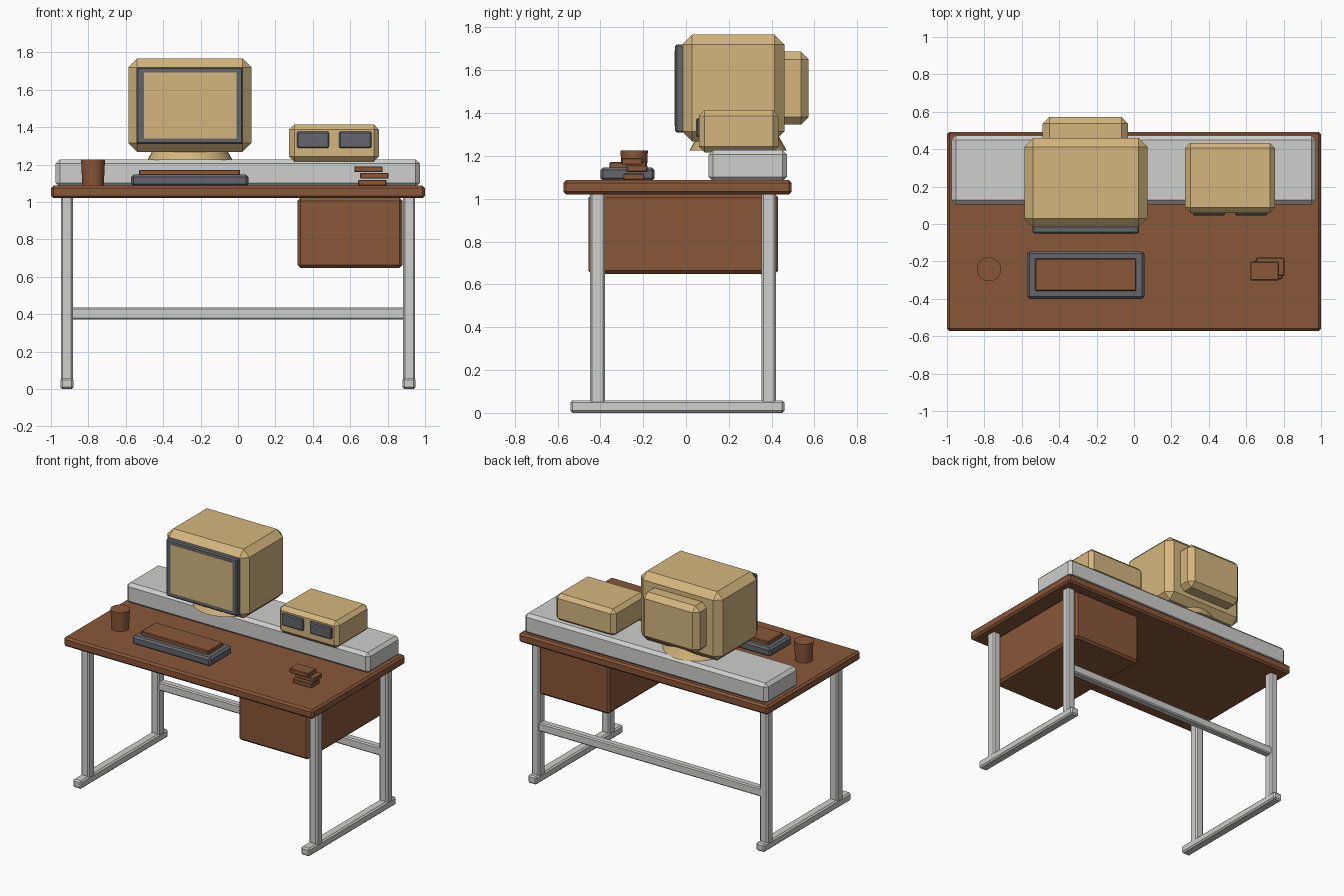
import bpy
import math

if "Cube" in bpy.data.objects:
    bpy.data.objects.remove(bpy.data.objects["Cube"])


def material(name, color):
    m = bpy.data.materials.new(name)
    m.diffuse_color = (*color, 1)
    m.use_nodes = True
    m.node_tree.nodes["Principled BSDF"].inputs["Base Color"].default_value = m.diffuse_color
    return m


BROWN = material("brown wood", (0.25, 0.095, 0.04))
TAN = material("tan plastic", (0.66, 0.47, 0.21))
GREY = material("light grey metal", (0.62, 0.62, 0.61))
DARK = material("dark grey plastic", (0.127, 0.134, 0.150))


def box(name, x, y, z, mat, bevel=0.01):
    """Chamfered box from (min, max) ranges."""
    bpy.ops.mesh.primitive_cube_add(
        size=1, location=[(r[0] + r[1]) / 2 for r in (x, y, z)])
    ob = bpy.context.object
    ob.name = name
    ob.scale = [r[1] - r[0] for r in (x, y, z)]
    bpy.ops.object.transform_apply(location=False, rotation=False, scale=True)
    ob.data.materials.append(mat)
    if bevel:
        mod = ob.modifiers.new("chamfer", 'BEVEL')
        mod.width = bevel
        mod.segments = 1
    return ob


def cone(name, x, y, z, r1, r2, mat):
    bpy.ops.mesh.primitive_cone_add(
        vertices=32, radius1=r1, radius2=r2, depth=z[1] - z[0],
        location=(x, y, (z[0] + z[1]) / 2))
    ob = bpy.context.object
    ob.name = name
    ob.data.materials.append(mat)
    bpy.ops.object.shade_smooth_by_angle(angle=math.radians(30))
    return ob


# Desk: top, rear riser, hanging drawer unit
box("tabletop", (-1, 1), (-0.573, 0.493), (1.02, 1.087), BROWN, 0.013)
box("rear_riser", (-0.975, 0.972), (0.105, 0.472), (1.08, 1.228), GREY, 0.022)
box("drawer_unit", (0.318, 0.88), (-0.455, 0.43), (0.648, 1.022), BROWN, 0.016)

# Leg frames on both sides, with a rear crossbar
for side, x in (("left", (-0.947, -0.882)), ("right", (0.882, 0.947))):
    box(side + "_front_leg", x, (-0.449, -0.378), (0.03, 1.03), GREY)
    box(side + "_rear_leg", x, (0.353, 0.42), (0.03, 1.03), GREY)
    box(side + "_foot", (x[0] - 0.002, x[1] + 0.002), (-0.54, 0.459),
        (0, 0.058), GREY)
box("crossbar", (-0.9, 0.9), (0.36, 0.415), (0.372, 0.436), GREY, 0.008)

# Monitor
cone("monitor_stand", -0.257, 0.243, (1.225, 1.31), 0.227, 0.18, TAN)
box("monitor_body", (-0.586, 0.071), (-0.018, 0.46), (1.267, 1.767), TAN, 0.047)
box("monitor_back", (-0.488, -0.032), (0.40, 0.573), (1.346, 1.687), TAN, 0.036)
box("screen_bezel", (-0.542, 0.027), (-0.051, 0.01), (1.309, 1.721), DARK, 0.008)
box("screen", (-0.503, -0.008), (-0.053, -0.047), (1.34, 1.692), TAN, 0)

# Drive box with two slots
box("drive_box", (0.274, 0.753), (0.06, 0.433), (1.217, 1.414), TAN, 0.027)
for side, x in (("left", (0.315, 0.487)), ("right", (0.54, 0.714))):
    box(side + "_drive_slot", x, (0.046, 0.075), (1.288, 1.376), DARK, 0.007)

# Keyboard
box("keyboard_base", (-0.572, 0.055), (-0.4, -0.146), (1.083, 1.146), DARK, 0.013)
box("keyboard_keys", (-0.53, 0.012), (-0.357, -0.185), (1.14, 1.172), BROWN, 0.005)

# Mug and stack of books
cone("mug", -0.775, -0.242, (1.083, 1.226), 0.057, 0.064, BROWN)
for i, (x, y, z) in enumerate(((0.642, -0.293, 1.087), (0.653, -0.278, 1.125),
                               (0.622, -0.301, 1.159))):
    box(f"book_{i + 1}", (x, x + 0.151), (y, y + 0.098), (z, z + 0.031),
        BROWN, 0.004)
